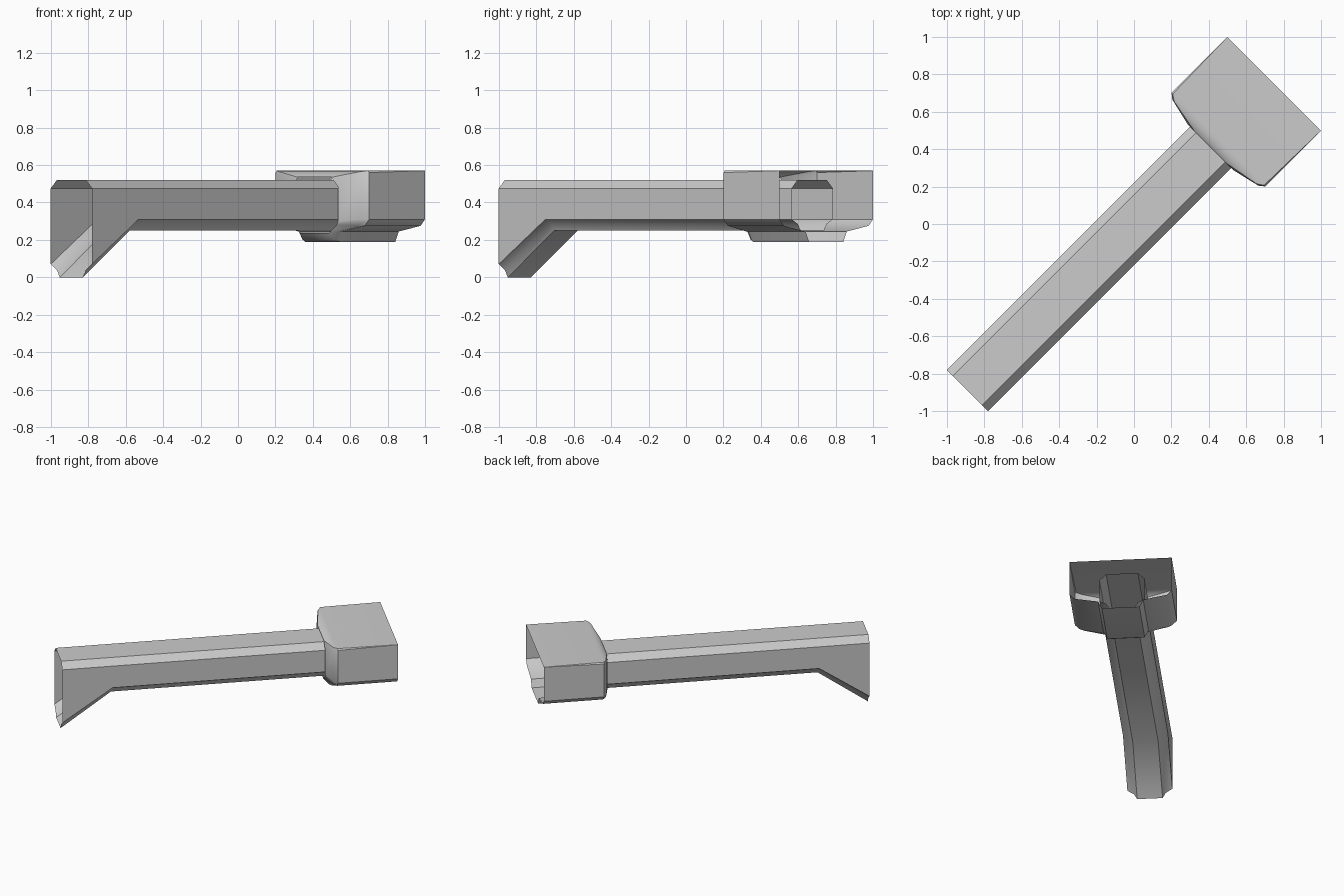
import bpy, bmesh, math

cube = bpy.data.objects.get("Cube")
if cube:
    bpy.data.objects.remove(cube, do_unlink=True)

# Single plain grey
grey = bpy.data.materials.new("light_grey")
grey.use_nodes = True
grey.diffuse_color = (0.6, 0.6, 0.6, 1)
grey.node_tree.nodes["Principled BSDF"].inputs["Base Color"].default_value = (0.6, 0.6, 0.6, 1)


def loft_shell(name, stations):
    """Open-ended shell through (position, half profile) stations, mirrored across its length."""
    bm = bmesh.new()
    rings = []
    for u, half in stations:
        loop = half + [(-v, z) for v, z in reversed(half)]
        rings.append([bm.verts.new((u, v, z)) for v, z in loop])
    n = len(rings[0])
    for a, b in zip(rings, rings[1:]):
        for i in range(n):
            j = (i + 1) % n
            bm.faces.new((a[i], a[j], b[j], b[i]))
    bmesh.ops.remove_doubles(bm, verts=bm.verts, dist=0.0005)
    bmesh.ops.recalc_face_normals(bm, faces=bm.faces)
    mesh = bpy.data.meshes.new(name)
    bm.to_mesh(mesh)
    bm.free()
    mesh.materials.append(grey)
    obj = bpy.data.objects.new(name, mesh)
    bpy.context.collection.objects.link(obj)
    obj.rotation_euler.z = math.radians(45)  # the model lies along the diagonal
    bpy.ops.object.select_all(action='DESELECT')
    obj.select_set(True)
    bpy.context.view_layer.objects.active = obj
    bpy.ops.object.shade_smooth_by_angle(angle=math.radians(40))
    return obj


# Hollow chamfered tube whose underside drops into a deep spout
tube_top = [(0.11, 0.52), (0.156, 0.475)]
tube_section = tube_top + [(0.156, 0.31), (0.11, 0.285), (0.088, 0.25)]
spout_section = tube_top + [(0.156, 0.07), (0.11, 0.04), (0.088, 0.0)]
loft_shell("tube", [(-1.26, spout_section), (-0.907, tube_section), (0.955, tube_section)])

# Open box socket with a channel underneath and a neck closing in on the tube
box_lower = [(0.354, 0.31), (0.32, 0.275), (0.156, 0.245), (0.13, 0.19)]
mouth = [(0.354, 0.57), (0.354, 0.57)] + box_lower
shoulder = [(0.345, 0.57), (0.354, 0.56)] + box_lower
slope = [(0.31, 0.565), (0.325, 0.55), (0.325, 0.31), (0.29, 0.275), (0.15, 0.243), (0.125, 0.20)]
collar = [(0.125, 0.535), (0.175, 0.485), (0.175, 0.30), (0.165, 0.28), (0.125, 0.25), (0.11, 0.237)]
loft_shell("socket", [(0.58, collar), (0.615, slope), (0.638, shoulder), (1.06, mouth)])
